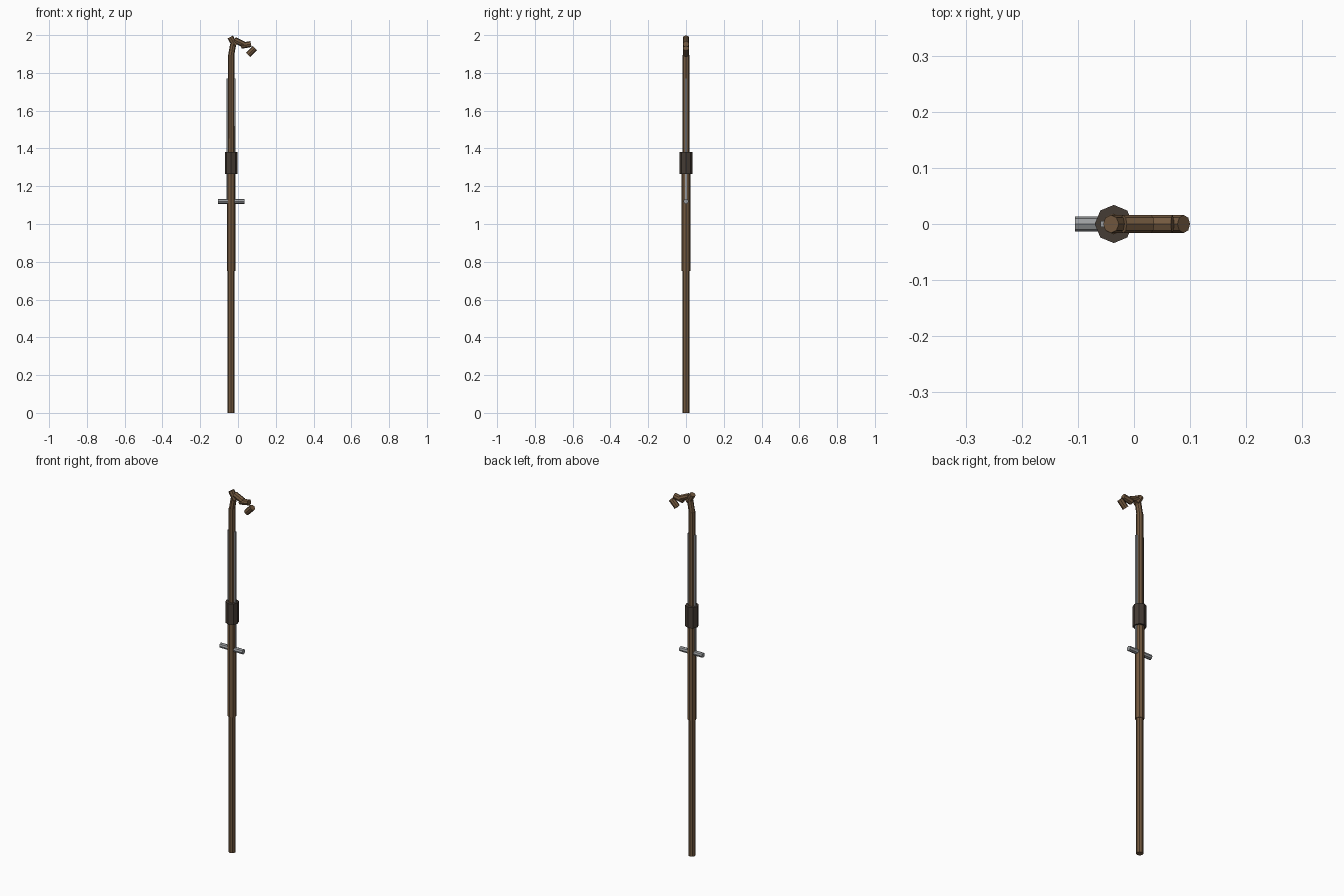
import bpy, math
from mathutils import Vector

if "Cube" in bpy.data.objects:
    bpy.data.objects.remove(bpy.data.objects["Cube"])

CX = -0.036  # staff axis


def material(name, rgb):
    m = bpy.data.materials.new(name)
    m.diffuse_color = (*rgb, 1)
    m.use_nodes = True
    m.node_tree.nodes["Principled BSDF"].inputs["Base Color"].default_value = m.diffuse_color
    return m


wood = material("wood", (0.17, 0.10, 0.05))
leather = material("leather", (0.06, 0.045, 0.035))
steel = material("steel", (0.33, 0.34, 0.35))


def rod(name, a, b, r1, r2, mat, sides=8):
    a, b = Vector(a), Vector(b)
    bpy.ops.mesh.primitive_cone_add(vertices=sides, radius1=r1, radius2=r2,
                                    depth=(b - a).length, location=(a + b) / 2)
    o = bpy.context.object
    o.rotation_euler = (0, math.atan2(b.x - a.x, b.z - a.z), 0)
    o.name = name
    o.data.materials.append(mat)
    return o


def upright(name, z0, z1, r1, r2, mat):
    return rod(name, (CX, 0, z0), (CX, 0, z1), r1, r2, mat)


# Staff: lower shaft, thicker sleeve, collar, upper shaft
upright("lower_shaft", 0, 0.76, 0.0185, 0.0185, wood)
upright("middle_sleeve", 0.75, 1.28, 0.0225, 0.0225, wood)
upright("grip_collar", 1.265, 1.38, 0.034, 0.034, leather)
upright("upper_shaft", 1.37, 1.895, 0.0185, 0.0175, wood)

# Flat blade through the staff, its edges just proud of the wood
z0, z1 = 1.12, 1.77
bpy.ops.mesh.primitive_cube_add(size=1, location=(CX, 0, (z0 + z1) / 2))
blade = bpy.context.object
blade.name = "blade"
blade.scale = (0.048, 0.010, z1 - z0)
blade.data.materials.append(steel)

# Crossguard
rod("crossguard", (-0.105, 0, 1.12), (0.034, 0, 1.12), 0.0135, 0.0135, steel)

# Crook: short pegs stepping round, centre x, centre z, elevation, half length
for i, (x, z, deg, h) in enumerate([
        (-0.031, 1.922, 80, 0.03), (-0.028, 1.967, -60, 0.026),
        (0.005, 1.963, -25, 0.027), (0.042, 1.948, 10, 0.027),
        (0.071, 1.913, 45, 0.025)]):
    d = Vector((math.cos(math.radians(deg)), 0, math.sin(math.radians(deg)))) * h
    c = Vector((x, 0, z))
    rod(f"crook_segment_{i + 1}", c - d, c + d, 0.016, 0.016, wood)
